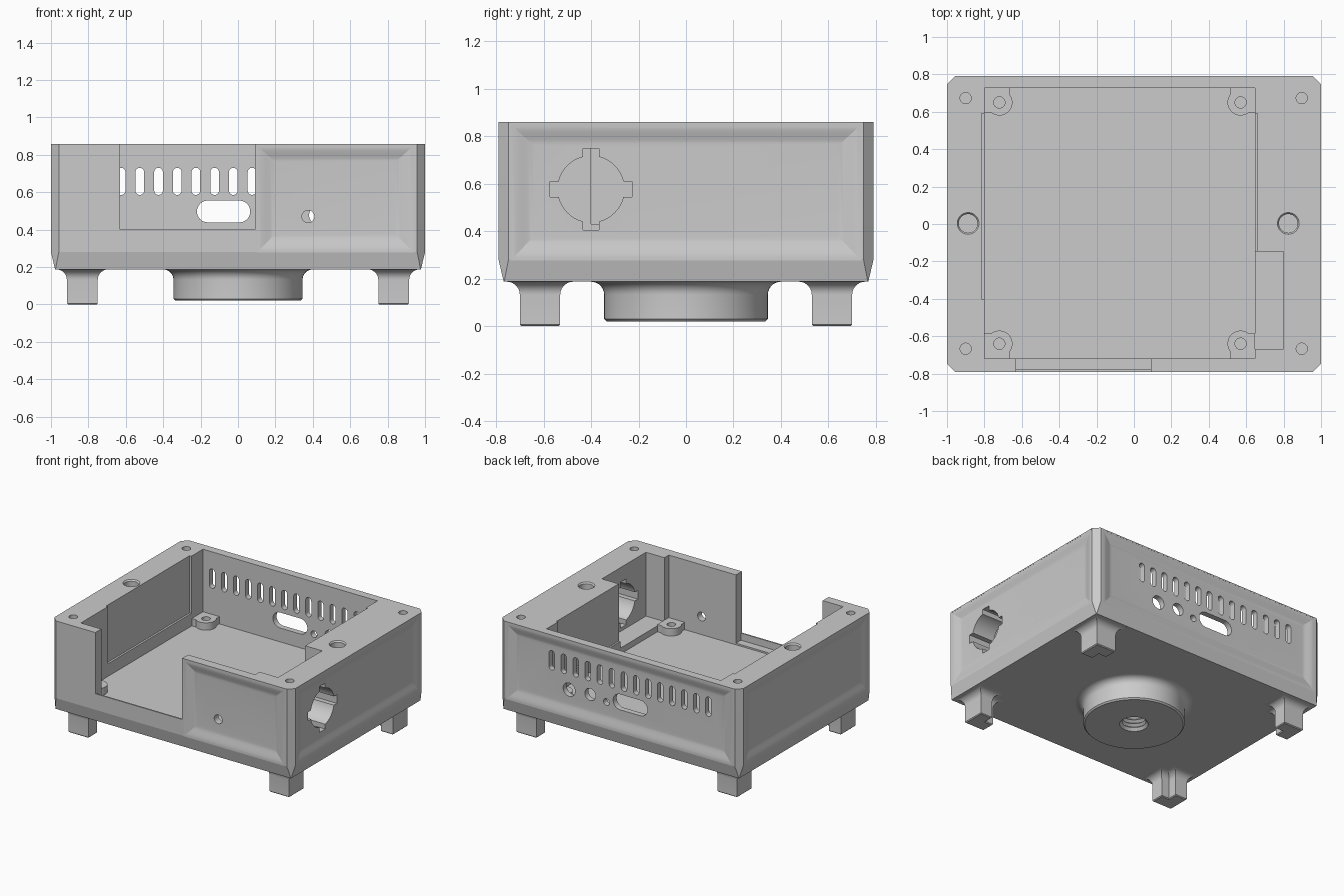
import bpy, bmesh, math

cube = bpy.data.objects.get("Cube")
if cube:
    bpy.data.objects.remove(cube)

grey = bpy.data.materials.new("plain_grey")
grey.use_nodes = True
grey.diffuse_color = (0.6, 0.6, 0.6, 1)
grey.node_tree.nodes["Principled BSDF"].inputs["Base Color"].default_value = (0.6, 0.6, 0.6, 1)

TOP, BASE, FLOOR = 0.859, 0.187, 0.335
HX, HY = 1.0, 0.79


def loft(name, rings):
    """Skin a stack of equal-length point rings and cap both ends."""
    bm = bmesh.new()
    loops = [[bm.verts.new(p) for p in ring] for ring in rings]
    n = len(loops[0])
    for a, b in zip(loops, loops[1:]):
        for i in range(n):
            j = (i + 1) % n
            bm.faces.new((a[i], a[j], b[j], b[i]))
    bm.faces.new(loops[0])
    bm.faces.new(loops[-1])
    bmesh.ops.recalc_face_normals(bm, faces=bm.faces)
    mesh = bpy.data.meshes.new(name)
    bm.to_mesh(mesh)
    bm.free()
    mesh.materials.append(grey)
    ob = bpy.data.objects.new(name, mesh)
    bpy.context.collection.objects.link(ob)
    return ob


def along(axis, u, v, d):
    """Place outline point (u, v) at distance d on an axis."""
    return {"x": (d, u, v), "y": (u, d, v), "z": (u, v, d)}[axis]


def prism(name, outline, axis, a, b):
    return loft(name, [[along(axis, u, v, d) for u, v in outline] for d in (a, b)])


def rect(u0, u1, v0, v1):
    return [(u0, v0), (u1, v0), (u1, v1), (u0, v1)]


def circle(u, v, r, n=40):
    return [(u + r * math.cos(2 * math.pi * i / n), v + r * math.sin(2 * math.pi * i / n))
            for i in range(n)]


def stadium(u, v, w, h, n=12):
    """Rounded slot outline, long in either direction."""
    r = min(w, h) / 2
    du, dv = w / 2 - r, h / 2 - r
    pts = []
    for q in range(4):
        su, sv = (1, -1, -1, 1)[q], (1, 1, -1, -1)[q]
        for i in range(n + 1):
            t = math.pi / 2 * (q + i / n)
            p = (u + su * du + r * math.cos(t), v + sv * dv + r * math.sin(t))
            if not pts or math.dist(p, pts[-1]) > 1e-5:
                pts.append(p)
    if math.dist(pts[0], pts[-1]) < 1e-5:
        pts.pop()
    return pts


def activate(ob):
    bpy.ops.object.select_all(action="DESELECT")
    ob.select_set(True)
    bpy.context.view_layer.objects.active = ob


def cut(target, cutter, operation="DIFFERENCE"):
    mod = target.modifiers.new("cut", "BOOLEAN")
    mod.operation, mod.solver, mod.object = operation, "EXACT", cutter
    activate(target)
    bpy.ops.object.modifier_apply(modifier="cut")
    bpy.data.objects.remove(cutter)


def finish(ob):
    activate(ob)
    bpy.ops.object.shade_smooth_by_angle(angle=math.radians(13))


# Outer shell: chamfered corners that fade out towards the bottom edge
def section(inset, c, z):
    x, y = HX - inset, HY - inset
    return [(x, c - y, z), (x, y - c, z), (x - c, y, z), (c - x, y, z),
            (-x, y - c, z), (-x, c - y, z), (c - x, -y, z), (x - c, -y, z)]


case = loft("case", [section(0.022, 0.002, BASE), section(0, 0.042, 0.28), section(0, 0.042, TOP)])


# Soft dished panels on the walls
def dish(place, u0, u1, depth=0.019, steps=8):
    v0, v1 = 0.275, 0.85
    rings = [[place(u, v, -0.03) for u, v in rect(u0, u1, v0, v1)]]
    for i in range(steps + 1):
        t = i / steps
        d = 0.0006 + depth * t * t * (3 - 2 * t)
        rings.append([place(u, v, d) for u, v in
                      rect(u0 + 0.1 * t, u1 - 0.1 * t, v0 + 0.105 * t, v1 - 0.09 * t)])
    cut(case, loft("dish_cutter", rings))


dish(lambda u, v, d: (u, d - HY, v), 0.1, 0.94)
dish(lambda u, v, d: (u, HY - d, v), -0.94, 0.94)
dish(lambda u, v, d: (HX - d, u, v), -0.74, 0.74)
dish(lambda u, v, d: (d - HX, u, v), -0.74, 0.74)

# Inner cavity, wall recesses, connector pocket
cut(case, prism("cavity", rect(-0.8, 0.647, -0.72, 0.728), "z", FLOOR, 1))
cut(case, prism("left_recess", rect(-0.815, -0.7, -0.4, 0.59), "z", 0.43, 1))
cut(case, prism("right_recess", rect(0.6, 0.66, -0.2, 0.59), "z", 0.43, 1))
cut(case, prism("pocket", rect(0.6, 0.8, -0.668, -0.146), "z", 0.38, 1))

# Front opening, with a groove behind a thin outer lip
cut(case, prism("opening", rect(-0.63, 0.09, 0.4, 1), "y", -1, -0.6))
cut(case, prism("lip_groove", rect(-0.63, 0.09, -0.779, -0.7), "z", FLOOR + 0.012, 1))

# Back wall: row of vents, wide port and round ports
for k in range(14):
    cut(case, prism("vent", stadium(-0.725 + 0.1 * k, 0.658, 0.046, 0.145), "y", 0.68, 0.9))
cut(case, prism("wide_port", stadium(-0.077, 0.497, 0.285, 0.116), "y", 0.68, 0.9))
for u, v, r in ((0.43, 0.477, 0.05), (0.255, 0.487, 0.045), (0.12, 0.467, 0.025)):
    cut(case, prism("round_port", circle(u, v, r), "y", 0.68, 0.9))

# Small front hole and the keyed round connector hole on the left side
cut(case, prism("front_hole", circle(0.375, 0.47, 0.033), "y", -1, -0.68))
cut(case, prism("connector_hole", circle(-0.4, 0.577, 0.14, 48), "x", 0.75, 1.1))
cut(case, prism("key_tall", rect(-0.433, -0.367, 0.405, 0.749), "x", 0.75, 1.1))
cut(case, prism("key_wide", rect(-0.572, -0.228, 0.544, 0.61), "x", 0.75, 1.1))

# Screw holes and countersunk magnet holes in the rim, and the socket space below
for x in (-0.9, 0.897):
    for y in (-0.667, 0.673):
        cut(case, prism("screw_hole", circle(x, y, 0.03), "z", 0.6, 1))
for x in (-0.887, 0.825):
    cut(case, loft("magnet_hole", [[(u, v, z) for u, v in circle(x, 0.003, r)] for r, z in
                                   ((0.05, 0.72), (0.05, TOP - 0.01), (0.058, TOP), (0.058, 1))]))
cut(case, prism("socket_space", circle(0, 0, 0.1, 48), "z", 0.1, 0.25))
finish(case)

# Standoffs in the floor corners
for x, wall_x in ((-0.72, -0.805), (0.57, 0.648)):
    for y, wall_y in ((-0.64, -0.722), (0.65, 0.735)):
        post = prism("standoff", circle(x, y, 0.07), "z", FLOOR - 0.02, 0.39)
        for u, v in ((0.055, 0), (0, 0.055)):
            xs = sorted((wall_x, x + math.copysign(u, -wall_x)))
            ys = sorted((wall_y, y + math.copysign(v, -wall_y)))
            cut(post, prism("corner_fill", rect(*xs, *ys), "z", FLOOR - 0.02, 0.39), "UNION")
        cut(post, prism("standoff_hole", circle(x, y, 0.03), "z", FLOOR + 0.005, 0.6))
        finish(post)


# L-shaped feet that flare into the base
def foot_ring(sx, sy, o, z):
    x0, xn, x1 = 0.75 - o, 0.815 - o, 0.915 + o
    y0, yn, y1 = 0.53 - o, 0.6 - o, 0.7 + o
    return [(sx * x, sy * y, z) for x, y in
            ((x1, y1), (x0, y1), (x0, yn), (xn, yn), (xn, y0), (x1, y0))]


def flare(r, steps=7):
    """Quarter-round growth as (offset, height) up to the base."""
    return [(r * (1 - math.cos(math.pi / 2 * i / steps)),
             BASE - r + r * math.sin(math.pi / 2 * i / steps)) for i in range(steps + 1)]


for side, sx in (("right", -1), ("left", 1)):
    for end, sy in (("front", -1), ("back", 1)):
        steps = [(-0.006, 0), (0, 0.006)] + flare(0.055) + [(0.055, BASE + 0.003)]
        finish(loft(f"{end}_{side}_foot", [foot_ring(sx, sy, o, z) for o, z in steps]))

# Round mounting boss with a threaded socket
profile = [(0.085, 0.25)]
for k in range(7):
    z = 0.235 - 0.03 * k
    profile += [(0.098, z), (0.08, z - 0.015)]
profile += [(0.098, 0.02), (0.335, 0.02), (0.345, 0.03)]
profile += [(0.345 + o, z) for o, z in flare(0.055)]
profile += [(0.4, BASE + 0.003), (0.12, BASE + 0.003)]
finish(loft("mounting_boss", [[(x, y, z) for x, y in circle(0, 0, r, 64)] for r, z in profile]))
